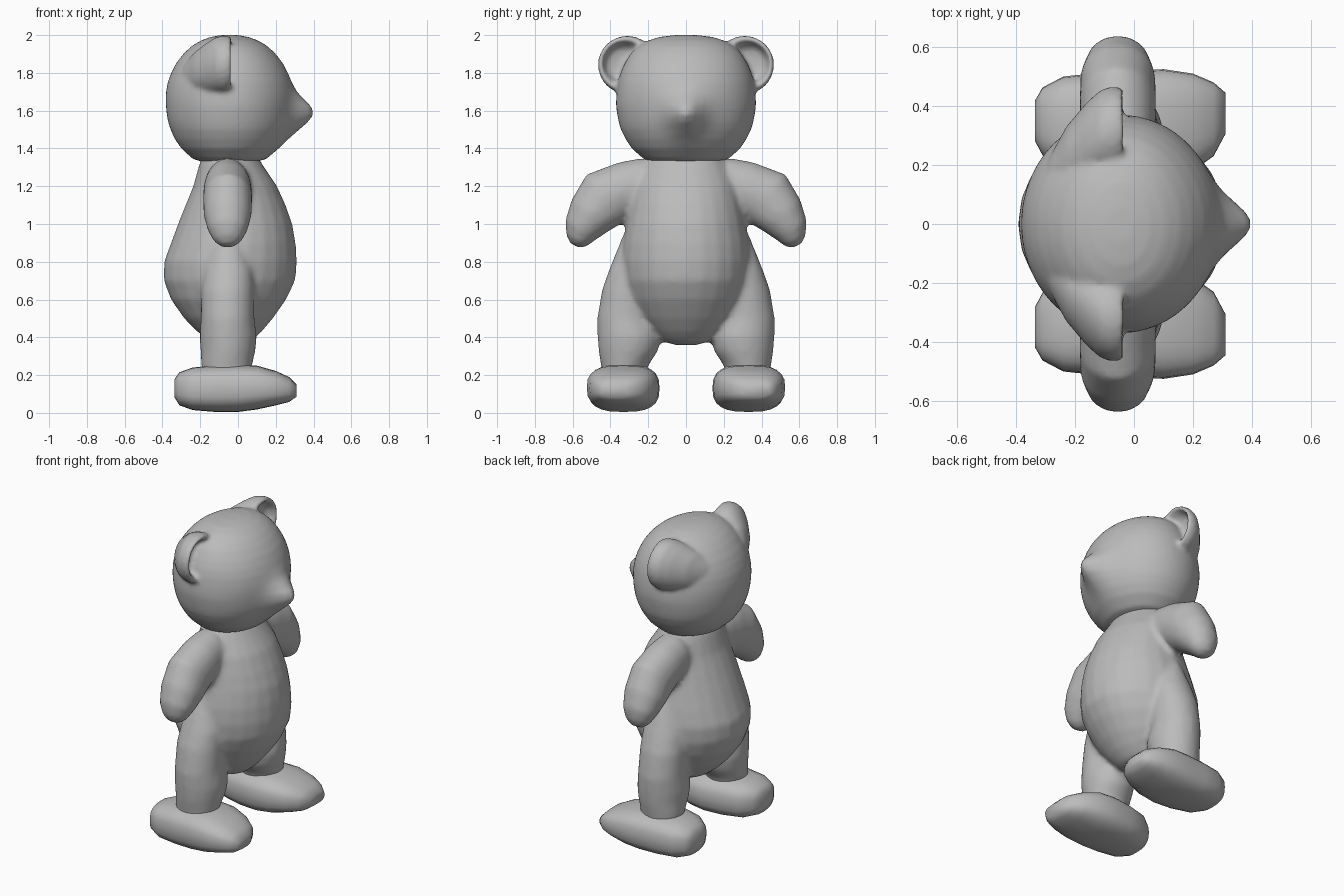
import bpy, bmesh, math
from mathutils import Vector

fur = bpy.data.materials.new("grey fur")
fur.diffuse_color = (0.5, 0.5, 0.5, 1)


def loft(bm, rings, seg=24, side=1):
    """rings: (centre, axis_u, axis_v, roundness power); closes both ends."""
    loops = []
    for c, u, v, p in rings:
        loop = []
        for i in range(seg):
            a = 2 * math.pi * i / seg
            ca, sa = math.cos(a), math.sin(a)
            q = Vector(c) + Vector(u) * math.copysign(abs(ca) ** p, ca) \
                + Vector(v) * math.copysign(abs(sa) ** p, sa)
            loop.append(bm.verts.new((q.x, q.y * side, q.z)))
        loops.append(loop)
    for a, b in zip(loops, loops[1:]):
        for i in range(seg):
            j = (i + 1) % seg
            bm.faces.new((a[i], a[j], b[j], b[i]))
    bm.faces.new(loops[0][::-1])
    bm.faces.new(loops[-1])


def upright(rows, p=1):
    """rows: z, x centre, y centre, x radius, y radius."""
    return [((x, y, z), (rx, 0, 0), (0, ry, 0), p) for z, x, y, rx, ry in rows]


def finish(name, bm, voxel=0, smooth=0):
    bmesh.ops.recalc_face_normals(bm, faces=bm.faces)
    me = bpy.data.meshes.new(name)
    bm.to_mesh(me)
    bm.free()
    me.materials.append(fur)
    for f in me.polygons:
        f.use_smooth = True
    ob = bpy.data.objects.new(name, me)
    bpy.context.collection.objects.link(ob)
    if voxel:  # fuse overlapping parts into one soft skin
        m = ob.modifiers.new("fuse", 'REMESH')
        m.mode, m.voxel_size, m.use_smooth_shade = 'VOXEL', voxel, True
        m = ob.modifiers.new("soften", 'SMOOTH')
        m.factor, m.iterations = 0.5, smooth
    return ob


# Torso, arms and legs fused together
bm = bmesh.new()
loft(bm, upright([
    (0.36, -0.04, 0, 0.05, 0.06), (0.38, -0.04, 0, 0.11, 0.13), (0.43, -0.045, 0, 0.17, 0.19),
    (0.5, -0.05, 0, 0.235, 0.25), (0.6, -0.05, 0, 0.305, 0.305), (0.7, -0.045, 0, 0.348, 0.335),
    (0.8, -0.04, 0, 0.352, 0.345), (0.9, -0.025, 0, 0.33, 0.335), (1.0, -0.015, 0, 0.303, 0.315),
    (1.1, -0.013, 0, 0.265, 0.295), (1.2, -0.015, 0, 0.222, 0.27), (1.3, -0.035, 0, 0.175, 0.225),
    (1.37, -0.045, 0, 0.14, 0.19)]))
for s in (1, -1):
    loft(bm, upright([
        (0.95, -0.05, 0.26, 0.05, 0.07), (0.85, -0.05, 0.27, 0.1, 0.1), (0.75, -0.05, 0.29, 0.13, 0.12),
        (0.65, -0.055, 0.305, 0.14, 0.14), (0.5, -0.055, 0.315, 0.142, 0.155),
        (0.4, -0.052, 0.30, 0.152, 0.168), (0.33, -0.053, 0.305, 0.145, 0.158),
        (0.25, -0.06, 0.325, 0.135, 0.125), (0.17, -0.06, 0.33, 0.12, 0.11)]), 24, s)
    # y, z of centre, radius across, radius along x, and outline direction
    arm = []
    for y, z, r, rx, ny, nz in [
            (0.12, 1.21, 0.12, 0.1, 0, 1), (0.22, 1.205, 0.145, 0.12, 0.15, 0.99),
            (0.31, 1.185, 0.15, 0.127, 0.33, 0.94), (0.42, 1.14, 0.163, 0.13, 0.66, 0.75),
            (0.5, 1.05, 0.132, 0.127, 0.8, 0.6), (0.555, 0.97, 0.097, 0.105, 0.87, 0.5),
            (0.577, 0.915, 0.065, 0.075, 0.88, 0.47), (0.588, 0.885, 0.03, 0.035, 0.88, 0.47)]:
        arm.append(((-0.055, y, z), (rx, 0, 0), (0, r * ny, r * nz), 1))
    loft(bm, arm, 24, s)
finish("torso_arms_and_legs", bm, 0.018, 4)

# Feet: heel to toe, slightly turned out
for s, name in ((1, "left_foot"), (-1, "right_foot")):
    bm = bmesh.new()
    rows = [(-0.335, 0.35, 0.07, 0.08, 0.18), (-0.31, 0.348, 0.115, 0.04, 0.215),
            (-0.24, 0.34, 0.16, 0.015, 0.24), (-0.12, 0.333, 0.18, 0.005, 0.252),
            (0.0, 0.33, 0.19, 0.005, 0.256), (0.1, 0.335, 0.19, 0.018, 0.25),
            (0.2, 0.345, 0.165, 0.04, 0.222), (0.27, 0.355, 0.125, 0.058, 0.19),
            (0.31, 0.375, 0.07, 0.085, 0.15)]
    loft(bm, [((x, y, (a + b) / 2), (0, r, 0), (0, 0, (b - a) / 2), 0.72)
              for x, y, r, a, b in rows], 24, s)
    finish(name, bm)

# Head with pushed-out snout and cupped ears
bm = bmesh.new()
loft(bm, upright([
    (1.325, -0.045, 0, 0.13, 0.17), (1.345, -0.045, 0, 0.195, 0.225), (1.4, -0.045, 0, 0.255, 0.287),
    (1.45, -0.045, 0, 0.29, 0.32), (1.5, -0.045, 0, 0.312, 0.345), (1.54, -0.045, 0, 0.325, 0.356),
    (1.58, -0.045, 0, 0.332, 0.364), (1.62, -0.045, 0, 0.336, 0.37), (1.66, -0.045, 0, 0.338, 0.37),
    (1.7, -0.045, 0, 0.336, 0.367), (1.75, -0.045, 0, 0.327, 0.36), (1.8, -0.045, 0, 0.309, 0.347),
    (1.85, -0.045, 0, 0.283, 0.325), (1.9, -0.045, 0, 0.245, 0.295), (1.94, -0.045, 0, 0.203, 0.255),
    (1.97, -0.045, 0, 0.155, 0.205), (1.99, -0.045, 0, 0.1, 0.14), (2.0, -0.045, 0, 0.045, 0.06)]), 64)
for v in bm.verts:
    if v.co.x > 0:
        dz = v.co.z - 1.59
        v.co.x += 0.115 * math.exp(-(v.co.y / 0.095) ** 2 - (dz / (0.085 if dz > 0 else 0.11)) ** 2)
for s in (1, -1):
    # x, y, z of centre and radius: from the dish outwards, over the rim, back into the head
    ear = [(-0.105, 0.335, 1.85, 0.04), (-0.095, 0.335, 1.85, 0.085), (-0.05, 0.325, 1.85, 0.115),
           (-0.03, 0.32, 1.845, 0.13), (-0.04, 0.315, 1.845, 0.146), (-0.075, 0.312, 1.842, 0.155),
           (-0.115, 0.303, 1.84, 0.15), (-0.16, 0.275, 1.825, 0.138), (-0.23, 0.22, 1.80, 0.11),
           (-0.29, 0.16, 1.78, 0.06)]
    loft(bm, [((x, y, z), (0, r, 0), (0, 0, r), 1) for x, y, z, r in ear], 32, s)
finish("head", bm, 0.014, 3)

# Eyes: small tilted beads
for s, name in ((1, "left_eye"), (-1, "right_eye")):
    bm = bmesh.new()
    bmesh.ops.create_uvsphere(bm, u_segments=16, v_segments=10, radius=1)
    t = math.radians(35)
    for v in bm.verts:
        x, y, z = v.co.x * 0.022, v.co.y * 0.025, v.co.z * 0.038
        y, z = y * math.cos(t) - z * math.sin(t), y * math.sin(t) + z * math.cos(t)
        v.co = (0.25 + x, s * (0.11 + y), 1.68 + z)
    finish(name, bm)
